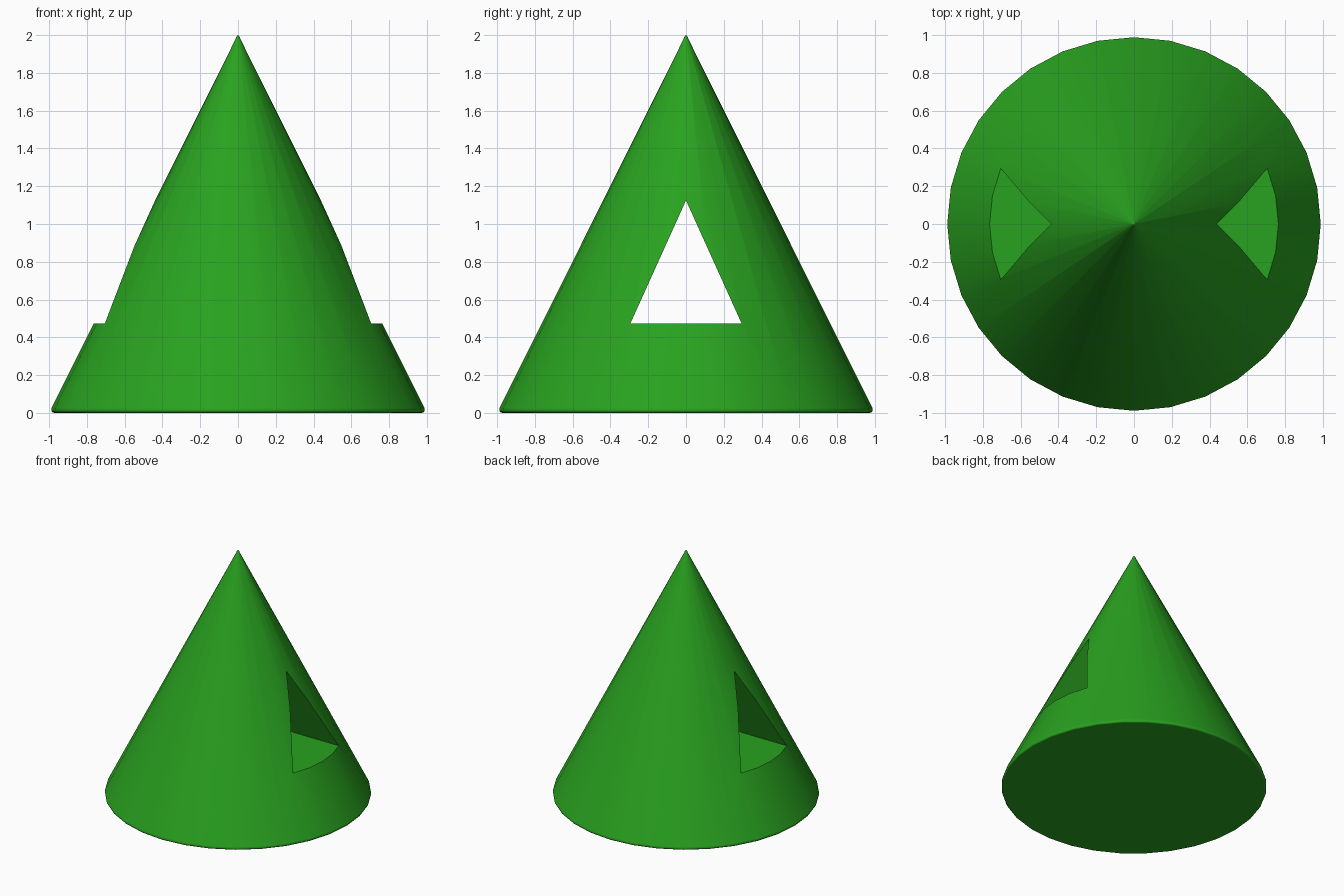
import bpy, bmesh, math

if "Cube" in bpy.data.objects:
    bpy.data.objects.remove(bpy.data.objects["Cube"])

SIDES = 32


def new_object(name, bm):
    bmesh.ops.recalc_face_normals(bm, faces=bm.faces[:])
    mesh = bpy.data.meshes.new(name)
    bm.to_mesh(mesh)
    bm.free()
    obj = bpy.data.objects.new(name, mesh)
    bpy.context.collection.objects.link(obj)
    return obj


# Cone body: stacked rings from a profile with rounded rim and tip
profile = [(0.974, 0), (0.982, 0.002), (0.987, 0.007), (0.989, 0.014), (0.987, 0.026),
           (0.012, 1.981), (0.009, 1.990), (0.005, 1.997)]
bm = bmesh.new()
rings = []
for r, z in profile:
    rings.append([bm.verts.new((r * math.cos(a), r * math.sin(a), z))
                  for a in (2 * math.pi * i / SIDES for i in range(SIDES))])
for low, high in zip(rings, rings[1:]):
    for i in range(SIDES):
        j = (i + 1) % SIDES
        bm.faces.new((low[i], low[j], high[j], high[i]))
bm.faces.new(rings[0][::-1])
tip = bm.verts.new((0, 0, 2))
for i in range(SIDES):
    bm.faces.new((rings[-1][i], rings[-1][(i + 1) % SIDES], tip))
cone = new_object("cone_body", bm)

# Triangular prism that cuts the window through from side to side
bm = bmesh.new()
ends = [[bm.verts.new((x, y, z)) for y, z in ((-0.295, 0.472), (0.295, 0.472), (0, 1.125))]
        for x in (-1.5, 1.5)]
for end in ends:
    bm.faces.new(end)
for i in range(3):
    j = (i + 1) % 3
    bm.faces.new((ends[0][i], ends[0][j], ends[1][j], ends[1][i]))
cutter = new_object("window_cutter", bm)
cutter.hide_render = True

# Cut the window and apply
cut = cone.modifiers.new("window", 'BOOLEAN')
cut.operation = 'DIFFERENCE'
cut.solver = 'EXACT'
cut.object = cutter
bpy.context.view_layer.objects.active = cone
bpy.ops.object.select_all(action='DESELECT')
cone.select_set(True)
bpy.ops.object.modifier_apply(modifier=cut.name)
bpy.data.objects.remove(cutter)

# Smooth shading with crisp window edges
bpy.ops.object.shade_smooth_by_angle(angle=math.radians(35))
weighted = cone.modifiers.new("clean_normals", 'WEIGHTED_NORMAL')
weighted.keep_sharp = True

# Green finish
green = bpy.data.materials.new("green")
green.diffuse_color = (0.022, 0.36, 0.014, 1)
green.use_nodes = True
green.node_tree.nodes["Principled BSDF"].inputs["Base Color"].default_value = green.diffuse_color
cone.data.materials.clear()
cone.data.materials.append(green)
